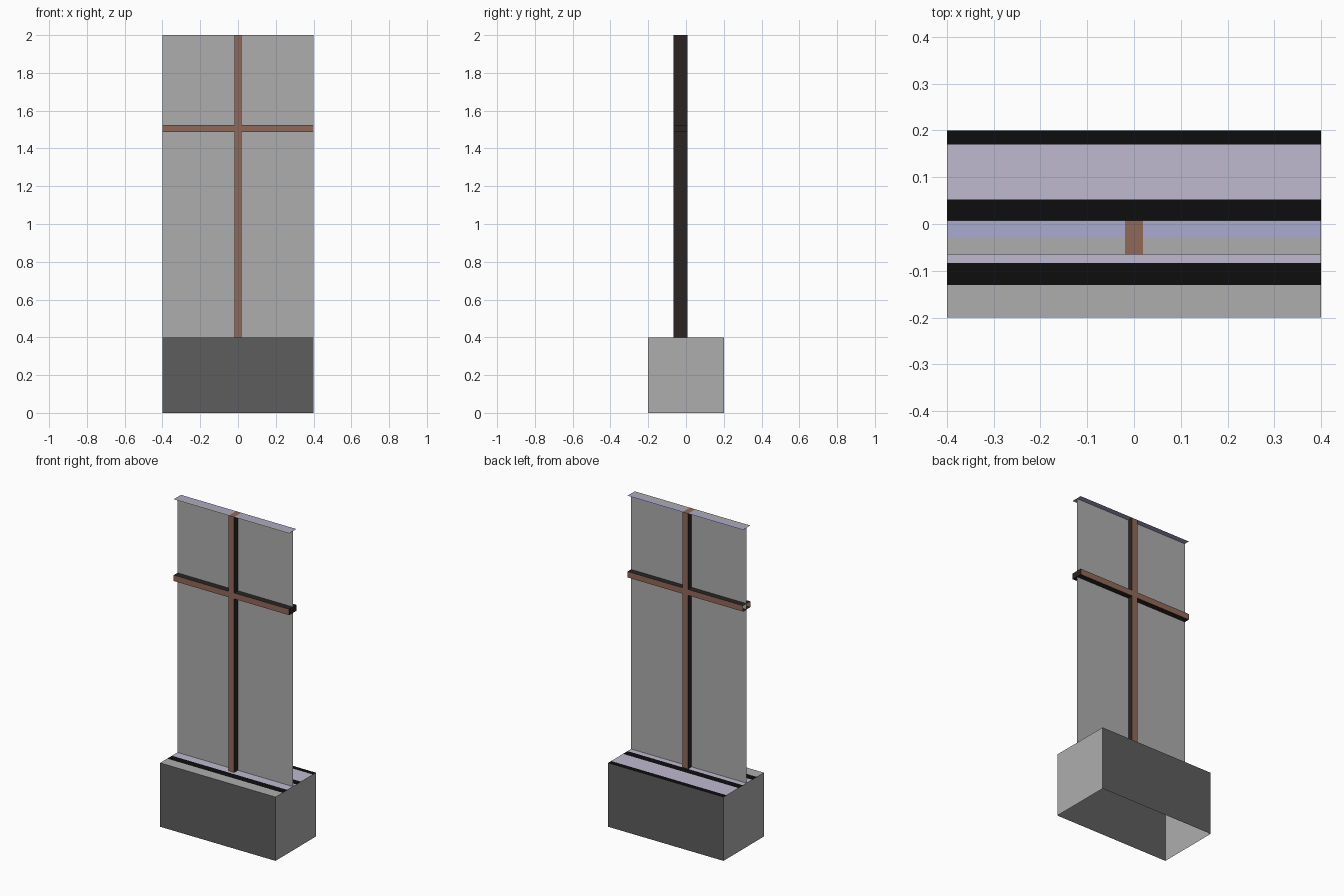
import bpy, bmesh

if "Cube" in bpy.data.objects:
    bpy.data.objects.remove(bpy.data.objects["Cube"])

def mat(name, r, g, b):
    m = bpy.data.materials.new(name)
    m.diffuse_color = (r, g, b, 1)
    m.use_nodes = True
    m.node_tree.nodes["Principled BSDF"].inputs["Base Color"].default_value = m.diffuse_color
    return m

LIGHT = mat("light_grey", 0.42, 0.42, 0.42)
DARK = mat("dark_grey", 0.11, 0.11, 0.11)
BROWN = mat("brown", 0.28, 0.14, 0.098)
UMBER = mat("dark_brown", 0.024, 0.018, 0.017)
BLACK = mat("black", 0.004, 0.004, 0.004)
LAV = mat("lavender", 0.52, 0.49, 0.63)
BLUE = mat("pale_blue", 0.40, 0.40, 0.63)

def make(name, bm, mats, rule=None):
    me = bpy.data.meshes.new(name)
    for m in mats:
        me.materials.append(m)
    if rule:
        for f in bm.faces:
            f.material_index = rule(f)
    bm.to_mesh(me)
    bm.free()
    ob = bpy.data.objects.new(name, me)
    bpy.context.collection.objects.link(ob)
    return ob

def box(name, x, y, z, mats, rule, drop):
    """Box between limits; faces for which drop(normal) is true are left open."""
    bm = bmesh.new()
    bmesh.ops.create_cube(bm, size=1)
    for v in bm.verts:
        for i, lim in enumerate((x, y, z)):
            v.co[i] = lim[v.co[i] > 0]
    bm.normal_update()
    bmesh.ops.delete(bm, geom=[f for f in bm.faces if drop(f.normal)], context='FACES')
    return make(name, bm, mats, rule)

def strips(name, z, edges, mats):
    """Flat strips running along x, split at the given y values."""
    bm = bmesh.new()
    rows = [[bm.verts.new((x, y, z)) for x in (-0.4, 0.4)] for y in edges]
    kinds = list(dict.fromkeys(mats))
    for a, b, m in zip(rows, rows[1:], mats):
        bm.faces.new((a[0], a[1], b[1], b[0])).material_index = kinds.index(m)
    make(name, bm, kinds)

# Base: four walls, open underneath, dark long sides and light ends
box("base", (-0.4, 0.4), (-0.2, 0.2), (0, 0.4), (DARK, LIGHT),
    lambda f: int(abs(f.normal.x) > 0.5), lambda n: abs(n.z) > 0.5)

# Banded top of the base
strips("base_top", 0.4, (-0.2, -0.13, -0.083, 0.007, 0.052, 0.17, 0.2),
       (LIGHT, BLACK, LAV, BLACK, LAV, BLACK))

# Single-sheet panel
bm = bmesh.new()
bm.faces.new([bm.verts.new(c) for c in
              ((-0.4, -0.028, 0.4), (0.4, -0.028, 0.4), (0.4, -0.028, 2), (-0.4, -0.028, 2))])
make("panel", bm, (LIGHT,))

# Bars: brown front and back, dark on the other sides
Y = (-0.065, 0.007)
box("upright_bar", (-0.019, 0.019), Y, (0.4, 2), (BROWN, UMBER),
    lambda f: int(abs(f.normal.x) > 0.5), lambda n: n.z < -0.5)
for side, lim in (("left", (-0.4, -0.019)), ("right", (0.019, 0.4))):
    box("cross_bar_" + side, lim, Y, (1.488, 1.525), (BROWN, UMBER),
        lambda f: int(abs(f.normal.y) < 0.5),
        lambda n, s=side: n.x < -0.5 or (s == "left" and n.x > 0.5))

# Thin cap strips on either side of the upright bar's brown top
bm = bmesh.new()
for x0, x1 in ((-0.4, -0.019), (0.019, 0.4)):
    for k, (y0, y1) in enumerate(((-0.065, -0.028), (-0.028, 0.007))):
        f = bm.faces.new([bm.verts.new((x, y, 2)) for x, y in
                          ((x0, y0), (x1, y0), (x1, y1), (x0, y1))])
        f.material_index = k
make("cap", bm, (LIGHT, BLUE))
